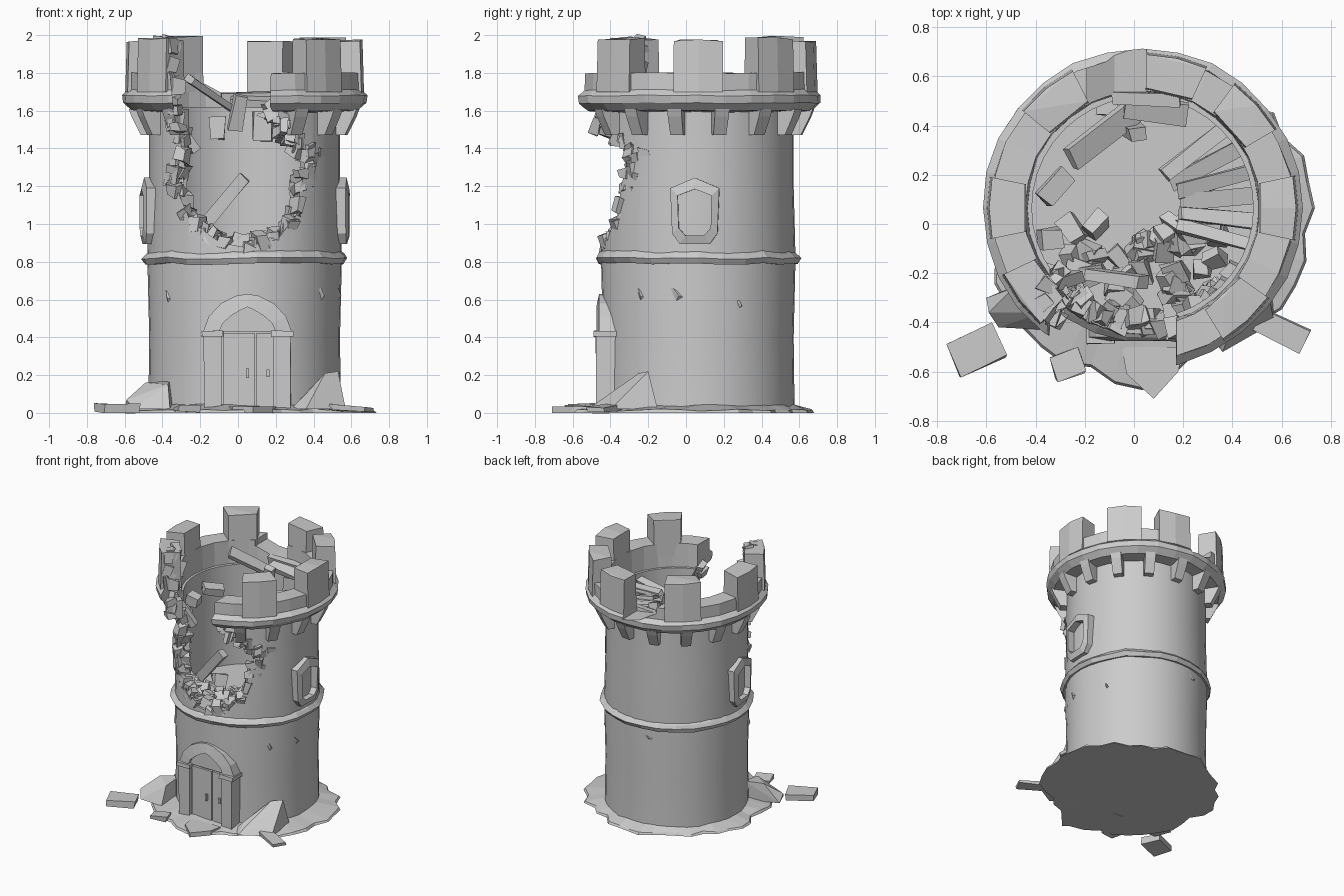
import bpy, bmesh, math, random
from mathutils import Vector, Matrix, Euler

if "Cube" in bpy.data.objects:
    bpy.data.objects.remove(bpy.data.objects["Cube"])

random.seed(7)
CX, CY = 0.035, 0.065          # tower axis
rnd = random.uniform


def finish(name, bm, smooth=None, loc=(0, 0, 0), rz=0.0):
    bmesh.ops.recalc_face_normals(bm, faces=bm.faces)
    me = bpy.data.meshes.new(name)
    bm.to_mesh(me)
    bm.free()
    ob = bpy.data.objects.new(name, me)
    ob.location, ob.rotation_euler = loc, (0, 0, rz)
    bpy.context.collection.objects.link(ob)
    if smooth:
        bpy.ops.object.select_all(action='DESELECT')
        ob.select_set(True)
        bpy.context.view_layer.objects.active = ob
        bpy.ops.object.shade_smooth_by_angle(angle=math.radians(smooth))
    return ob


def lathe(name, profile, seg, jit=0.0, smooth=None):
    """Closed ring turned around the tower axis."""
    bm = bmesh.new()
    rings = []
    for i in range(seg):
        a = 2 * math.pi * i / seg
        dz = rnd(-jit, jit)
        ring = []
        for r, z in profile:
            r += rnd(-jit, jit)
            ring.append(bm.verts.new((CX + r * math.cos(a), CY + r * math.sin(a), z + dz)))
        rings.append(ring)
    n = len(profile)
    for i in range(seg):
        a, b = rings[i], rings[(i + 1) % seg]
        for j in range(n):
            k = (j + 1) % n
            bm.faces.new((a[j], b[j], b[k], a[k]))
    return finish(name, bm, smooth)


def prism(name, pts, y0, y1):
    """Outline in x-z, extruded along y."""
    bm = bmesh.new()
    f = bm.faces.new([bm.verts.new((x, y0, z)) for x, z in pts])
    g = bmesh.ops.extrude_face_region(bm, geom=[f])
    bmesh.ops.translate(bm, vec=(0, y1 - y0, 0),
                        verts=[v for v in g['geom'] if isinstance(v, bmesh.types.BMVert)])
    return finish(name, bm)


def strip(name, outer, inner, y0, y1, closed, **kw):
    """Frame between two matching x-z outlines."""
    bm = bmesh.new()
    rows = [[bm.verts.new((p[0], y, p[1])) for p, y in
             ((o, y0 + 0.015), (o, y1), (i, y1), (i, y0))] for o, i in zip(outer, inner)]
    n = len(rows)
    for s in range(n if closed else n - 1):
        a, b = rows[s], rows[(s + 1) % n]
        for j in range(4):
            k = (j + 1) % 4
            bm.faces.new((a[j], b[j], b[k], a[k]))
    if not closed:
        bm.faces.new(rows[0])
        bm.faces.new(rows[-1])
    return finish(name, bm, **kw)


def add_box(bm, loc, size, rot=(0, 0, 0), jit=0.0):
    m = Matrix.Translation(loc) @ Euler(rot).to_matrix().to_4x4() @ Matrix.Diagonal((*size, 1))
    for v in bmesh.ops.create_cube(bm, size=1, matrix=m)['verts']:
        v.co += Vector((rnd(-jit, jit), rnd(-jit, jit), rnd(-jit, jit)))


def boxes(name, items, jit=0.0):
    bm = bmesh.new()
    for it in items:
        add_box(bm, *it, jit=jit)
    return finish(name, bm)


def hull(name, pts):
    bm = bmesh.new()
    bmesh.ops.convex_hull(bm, input=[bm.verts.new(p) for p in pts])
    return finish(name, bm)


def polar(r, deg, z):
    a = math.radians(deg)
    return (CX + r * math.cos(a), CY + r * math.sin(a), z)


def cut(ob, cutter):
    m = ob.modifiers.new("cut", 'BOOLEAN')
    m.operation, m.solver, m.object = 'DIFFERENCE', 'EXACT', cutter
    bpy.context.view_layer.objects.active = ob
    bpy.ops.object.modifier_apply(modifier=m.name)


# Tower wall, string course, crown
wall = lathe("tower_wall", [(0.51, 0.0), (0.505, 0.4), (0.515, 0.82), (0.505, 1.2), (0.505, 1.62),
                            (0.45, 1.62), (0.45, 0.0)], 40, 0.0, 35)
lathe("string_course", [(0.49, 0.79), (0.53, 0.79), (0.545, 0.82), (0.525, 0.845), (0.50, 0.865)],
      26, 0.006)
crown = lathe("crown_ring", [(0.47, 1.59), (0.60, 1.60), (0.645, 1.64), (0.65, 1.68), (0.615, 1.71),
                             (0.615, 1.80), (0.48, 1.80)], 28, 0.004)

# Breach in the front and broken crenel at the back
breach = [(-0.37, 2.1), (-0.36, 1.8), (-0.34, 1.6), (-0.30, 1.42), (-0.33, 1.2), (-0.25, 1.01),
          (-0.09, 0.90), (0.05, 0.875), (0.21, 0.92), (0.31, 1.05), (0.33, 1.2), (0.39, 1.37),
          (0.24, 1.48), (0.17, 1.62), (0.18, 2.1)]
front_cut = prism("breach_cutter", breach, -1, 0.0)
back_cut = prism("crenel_cutter", [(-0.2, 2.1), (-0.19, 1.75), (-0.08, 1.69), (0.05, 1.67),
                                   (0.06, 2.1)], 0.2, 1)
for ob in (wall, crown):
    cut(ob, front_cut)
    cut(ob, back_cut)
for c in (front_cut, back_cut):
    bpy.data.objects.remove(c)

# Merlons
for n, (deg, half, top) in enumerate([(-47, 11.5, 1.98), (0, 12, 1.97), (42, 11.5, 1.98), (77, 11.5, 1.97),
                                      (129, 12, 1.99), (180, 11.5, 1.97), (217, 11.5, 1.98)]):
    pts = []
    for z, e in ((1.70, 0.0), (top, 0.008)):
        for d in (-half, 0, half):
            pts += [polar(0.48 + e, deg + d, z + rnd(-e, e)), polar(0.632 - e, deg + d, z + rnd(-e, e))]
    hull(f"merlon_{n}", pts)

# Wedge corbels under the crown
for n in range(15):
    deg = 12 + n * 24
    if 242 < deg < 290:
        continue
    pts = [polar(r, deg + s * w, z) for s in (-1, 1)
           for r, z, w in ((0.48, 1.61, 4), (0.615, 1.61, 3.6), (0.60, 1.57, 3.6),
                           (0.55, 1.47, 3.6), (0.48, 1.47, 4))]
    hull(f"corbel_{n}", pts)

# Side windows
w_out = [(-0.13, 1.19), (0, 1.245), (0.13, 1.19), (0.12, 0.95), (0.08, 0.895), (-0.08, 0.895), (-0.12, 0.95)]
w_in = [(-0.09, 1.15), (0, 1.185), (0.09, 1.15), (0.085, 0.98), (0.05, 0.94), (-0.05, 0.94), (-0.085, 0.98)]
for name, deg, r in (("window_right", 88, 0.555), ("window_left", -84, 0.55)):
    strip(name, w_out, w_in, -r, -0.47, True, loc=(CX, CY, 0), rz=math.radians(deg))

# Door: jambs, imposts, arch, leaves
DX = 0.05
boxes("door_jambs", [((DX + s * 0.185, -0.40, 0.21), (0.09, 0.15, 0.42)) for s in (-1, 1)], 0.004)
boxes("door_imposts", [((DX + s * 0.185, -0.405, 0.42), (0.115, 0.165, 0.03)) for s in (-1, 1)], 0.003)
half_o = [(0.235, 0.43), (0.205, 0.51), (0.14, 0.58), (0.06, 0.62)]
half_i = [(0.15, 0.43), (0.13, 0.475), (0.085, 0.515), (0.035, 0.545)]
mirror = lambda h, top: ([(DX - x, z) for x, z in h] + [(DX, top)] + [(DX + x, z) for x, z in h[::-1]])
strip("door_arch", mirror(half_o, 0.63), mirror(half_i, 0.56), -0.475, -0.33, False)
prism("door_tympanum", mirror(half_i, 0.56), -0.452, -0.38)
boxes("door_leaves", [((DX - 0.045, -0.42, 0.21), (0.17, 0.07, 0.42)),
                      ((DX + 0.092, -0.417, 0.21), (0.095, 0.07, 0.42)),
                      ((0.05, -0.46, 0.21), (0.016, 0.02, 0.05)),
                      ((0.16, -0.455, 0.21), (0.016, 0.02, 0.04))])

# Ragged ground slab
radii = [.70, .69, .66, .60, .61, .6, .58, .57, .57, .61, .64, .63, .68, .70, .68, .74, .64, .62, .70, .70]
bm = bmesh.new()
low, rim, top = [], [], []
for i in range(40):
    j = i // 2
    r = radii[j] if i % 2 == 0 else (radii[j] + radii[(j + 1) % 20]) / 2 + rnd(-0.05, 0.03)
    low.append(bm.verts.new(polar(r, i * 9, 0)))
    rim.append(bm.verts.new(polar(r - 0.01, i * 9, rnd(0.01, 0.022))))
    top.append(bm.verts.new(polar(0.5, i * 9, rnd(0.035, 0.05))))
for i in range(40):
    k = (i + 1) % 40
    bm.faces.new((low[i], low[k], rim[k], rim[i]))
    bm.faces.new((rim[i], rim[k], top[k], top[i]))
bm.faces.new(low)
bm.faces.new(top)
finish("ground_slab", bm)

# Fallen rocks at the foot
hull("rock_left", [(-0.60, -0.30, 0.02), (-0.55, -0.42, 0.02), (-0.36, -0.43, 0.02), (-0.34, -0.2, 0.02),
                   (-0.49, -0.26, 0.16), (-0.37, -0.36, 0.15), (-0.36, -0.2, 0.17), (-0.59, -0.36, 0.07)])
hull("rock_right", [(0.28, -0.42, 0.02), (0.36, -0.52, 0.02), (0.57, -0.4, 0.02), (0.55, -0.15, 0.02),
                    (0.34, -0.41, 0.08), (0.46, -0.25, 0.21), (0.53, -0.2, 0.22), (0.54, -0.33, 0.07)])
boxes("fallen_slabs", [((-0.64, -0.51, 0.025), (0.2, 0.15, 0.04), (0, 0, 0.42)),
                       ((0.60, -0.43, 0.02), (0.22, 0.1, 0.03), (0, 0.05, -0.45)),
                       ((-0.27, -0.57, 0.02), (0.12, 0.1, 0.03), (0, 0, 0.3))], 0.008)
hull("door_step", [(x, y, z) for z in (0.0, 0.035) for x, y in
                   ((-0.05, -0.5), (0.2, -0.5), (0.18, -0.6), (0.08, -0.71), (-0.03, -0.61))])

# Broken stones along the breach edge, set back in the wall thickness
bm = bmesh.new()
for (x0, z0), (x1, z1) in zip(breach[:-2], breach[1:-1]):
    count = max(3, int(math.hypot(x1 - x0, z1 - z0) / 0.02))
    for i in range(count):
        t = (i + rnd(0, 1)) / count
        x, z = x0 + (x1 - x0) * t + rnd(-0.02, 0.02), min(z0 + (z1 - z0) * t, 1.94) + rnd(-0.02, 0.02)
        r = rnd(0.44, 0.49) if z < 1.5 else rnd(0.49, 0.58)
        y = CY - math.sqrt(r * r - (x - CX) ** 2)
        add_box(bm, (x, y, z), (rnd(0.04, 0.07), rnd(0.05, 0.09), rnd(0.04, 0.10)),
                (rnd(-.4, .4), rnd(-.4, .4), math.asin((x - CX) / r) + rnd(-.4, .4)), 0.012)
finish("breach_rubble", bm)

# Interior floor, heap and timbers
hull("inner_floor", [polar(0.46, d, z) for d in range(0, 360, 15) for z in (0.80, 0.84)])
bm = bmesh.new()
for i in range(38):
    x, y, _ = polar(rnd(0.12, 0.385), rnd(190, 350), 0)
    add_box(bm, (x, y, 0.86 + abs(x) * 0.35 * rnd(0.2, 1)), (rnd(.05, .11), rnd(.05, .11), rnd(.04, .09)),
            (rnd(-.7, .7), rnd(-.7, .7), rnd(0, 3)), 0.01)
finish("inner_rubble", bm)
boxes("floor_planks", [(polar(0.31, d, 1.57), (0.31, 0.06, 0.025), (rnd(-.25, .25), rnd(-.1, .1), math.radians(d * 0.8)))
                       for d in (-20, -7, 7, 20, 34, 47)], 0.008)
boxes("broken_timbers", [((-0.13, 0.36, 1.68), (0.36, 0.10, 0.04), (0.3, 0.5, 0.65)),
                         ((0.09, 0.46, 1.65), (0.26, 0.09, 0.04), (0.3, 0.03, -0.1)),
                         ((0.05, 0.51, 1.67), (0.28, 0.05, 0.05), (0.1, -0.05, -0.05)),
                         ((0.0, 0.38, 1.59), (0.07, 0.05, 0.19), (0.2, 0.15, 0.2)),
                         ((-0.11, 0.47, 1.51), (0.08, 0.06, 0.12)),
                         ((0.13, 0.47, 1.52), (0.10, 0.06, 0.16)),
                         ((-0.07, -0.22, 1.12), (0.06, 0.05, 0.34), (0.1, 0.7, 0)),
                         ((-0.32, 0.15, 1.5), (0.15, 0.08, 0.06), (0.2, 0.2, 0.8)),
                         ((-0.34, -0.06, 1.5), (0.09, 0.08, 0.08), (0.1, 0.2, 0.1)),
                         ((-0.30, -0.24, 1.5), (0.05, 0.05, 0.28), (0.2, -0.6, 0))], 0.006)

# Chipped stones on the wall face
for n, (deg, z, w, h) in enumerate([(-15, 0.62, 9, 0.05), (-38, 0.62, 5, 0.05), (216, 0.61, 5, 0.05),
                                    (25, 0.57, 3, 0.03), (100, 0.72, 9, 0.02)]):
    hull(f"wall_chip_{n}", [polar(0.495, deg - w, z + h), polar(0.515, deg, z + h * 0.8), polar(0.495, deg + w, z - h * 0.3),
                            polar(0.522, deg + w * 0.4, z), polar(0.495, deg, z - h)])
